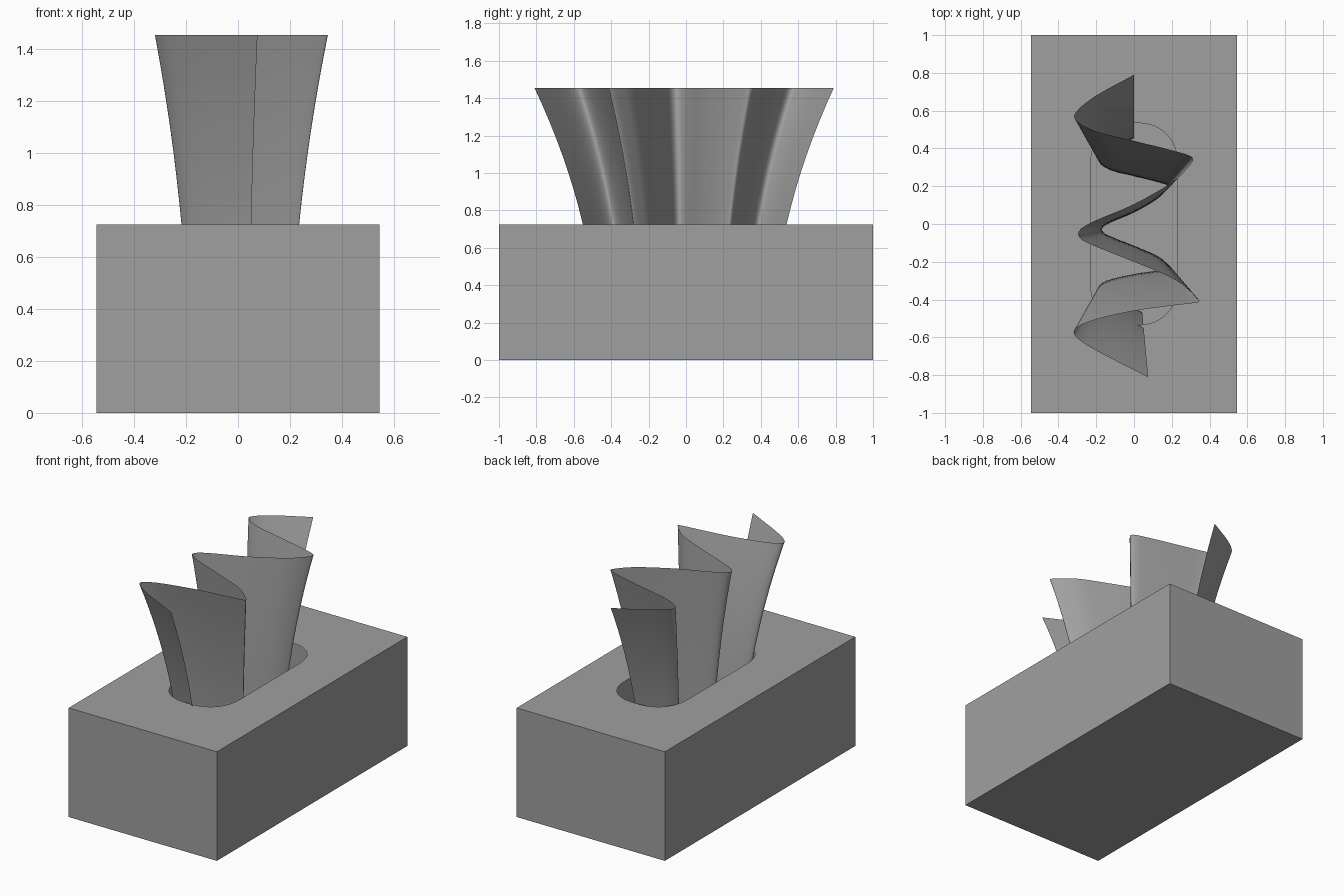
import bpy, bmesh, math
from mathutils import Vector

if "Cube" in bpy.data.objects:
    bpy.data.objects.remove(bpy.data.objects["Cube"])

grey = bpy.data.materials.new("dark_grey")
grey.diffuse_color = (0.35, 0.35, 0.35, 1)
grey.use_nodes = True
grey.node_tree.nodes["Principled BSDF"].inputs["Base Color"].default_value = grey.diffuse_color


def finish(bm, name):
    mesh = bpy.data.meshes.new(name)
    bm.to_mesh(mesh)
    bm.free()
    mesh.materials.append(grey)
    ob = bpy.data.objects.new(name, mesh)
    bpy.context.collection.objects.link(ob)
    return ob


def loop_edges(bm, verts):
    return [bm.edges.new((v, verts[(i + 1) % len(verts)])) for i, v in enumerate(verts)]


def squarish(v):
    return math.copysign(abs(v) ** 0.85, v)


# Box shell with a rounded slot in the lid
W, L, H = 0.545, 1.0, 0.725
R, S = 0.23, 0.305
bm = bmesh.new()
corners = [(-W, -L), (W, -L), (W, L), (-W, L)]
low = [bm.verts.new((x, y, 0)) for x, y in corners]
top = [bm.verts.new((x, y, H)) for x, y in corners]
bm.faces.new(low[::-1])
for i in range(4):
    j = (i + 1) % 4
    bm.faces.new((low[i], low[j], top[j], top[i]))
rim = []
for centre, start in ((S, 0), (-S, math.pi)):
    for k in range(25):
        a = start + math.pi * k / 24
        rim.append(bm.verts.new((R * squarish(math.cos(a)), centre + R * squarish(math.sin(a)), H)))
outer = [bm.edges.get((top[i], top[(i + 1) % 4])) for i in range(4)]
bmesh.ops.triangle_fill(bm, use_beauty=True, use_dissolve=False,
                        edges=outer + loop_edges(bm, rim), normal=(0, 0, 1))
bmesh.ops.recalc_face_normals(bm, faces=bm.faces)
finish(bm, "tissue_box")

# Pleated tissue: top outline, shrinking towards the floor of the box
outline = [(0, .79), (-.2, .68), (-.3, .6), (-.308, .55), (-.2, .49), (0, .44), (.2, .39),
           (.305, .355), (.295, .31), (.2, .22), (0, .105), (-.2, .02), (-.285, -.03),
           (-.285, -.075), (-.2, -.12), (0, -.2), (.2, -.285), (.29, -.35), (.343, -.403),
           (.325, -.417), (.2, -.432), (0, -.46), (-.2, -.505), (-.305, -.55), (-.308, -.595),
           (-.2, -.67), (.075, -.81)]
P = [Vector(p) for p in outline]
P = [2 * P[0] - P[1]] + P + [2 * P[-1] - P[-2]]
path = []
for a, b, c, d in zip(P, P[1:], P[2:], P[3:]):
    for k in range(4):
        t = k / 4
        path.append(0.5 * (2 * b + (c - a) * t + (2 * a - 5 * b + 4 * c - d) * t ** 2
                           + (3 * b - a - 3 * c + d) * t ** 3))
path.append(P[-2])

TOP, ROWS = 1.455, 16
bm = bmesh.new()
rows = []
for r in range(ROWS + 1):
    t = 0.01 + 0.99 * r / ROWS
    s = 0.575 + 0.425 * t * t
    rows.append([bm.verts.new((p.x * s, p.y * s, TOP * t)) for p in path])
for lo, hi in zip(rows, rows[1:]):
    for i in range(len(path) - 1):
        bm.faces.new((lo[i], lo[i + 1], hi[i + 1], hi[i]))
tissue = finish(bm, "tissue")
bpy.context.view_layer.objects.active = tissue
tissue.select_set(True)
bpy.ops.object.shade_smooth_by_angle(angle=math.radians(60))
